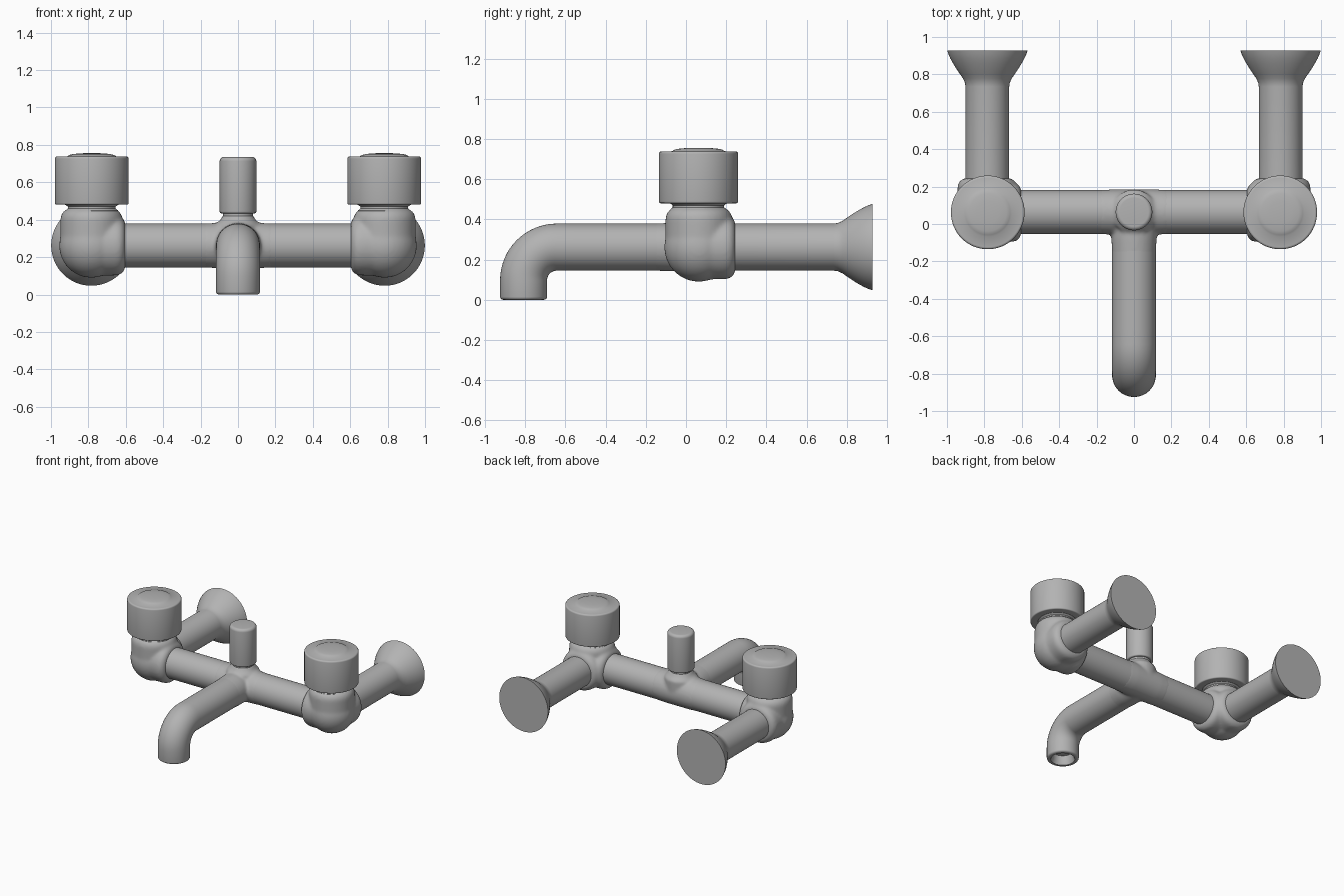
import bpy, bmesh, math
from mathutils import Vector

if "Cube" in bpy.data.objects:
    bpy.data.objects.remove(bpy.data.objects["Cube"])

metal = bpy.data.materials.new("satin_metal")
metal.diffuse_color = (0.45, 0.45, 0.45, 1)
metal.use_nodes = True
metal.node_tree.nodes["Principled BSDF"].inputs["Base Color"].default_value = metal.diffuse_color

X, Y, Z = Vector((1, 0, 0)), Vector((0, 1, 0)), Vector((0, 0, 1))
PIPE_Z, BAR_Y, SIDE_X, PIPE_R = 0.262, 0.064, 0.784, 0.117
SEG = 64


def tube(bm, rings):
    """Skin a list of (centre, direction, radius) rings and cap both ends."""
    loops = []
    for centre, d, r in rings:
        u = Y if abs(d.x) > 0.9 else X
        v = d.cross(u)
        loops.append([bm.verts.new(centre + r * (u * math.cos(a) + v * math.sin(a)))
                      for a in (2 * math.pi * i / SEG for i in range(SEG))])
    for p, q in zip(loops, loops[1:]):
        for i in range(SEG):
            j = (i + 1) % SEG
            bm.faces.new((p[i], p[j], q[j], q[i]))
    bm.faces.new(loops[0][::-1])
    bm.faces.new(loops[-1])


def turned(bm, origin, axis, profile):
    """Lathe a profile of (radius, distance along axis)."""
    tube(bm, [(origin + axis * h, axis, r) for r, h in profile])


def arc(cr, ch, rad, a0, a1, n=4):
    """Rounded profile corner between two angles in degrees."""
    return [(cr + rad * math.cos(math.radians(a0 + (a1 - a0) * i / n)),
             ch + rad * math.sin(math.radians(a0 + (a1 - a0) * i / n))) for i in range(n + 1)]


def finish(name, bm, fused=False, smoothing=10):
    bmesh.ops.recalc_face_normals(bm, faces=bm.faces)
    me = bpy.data.meshes.new(name)
    bm.to_mesh(me)
    bm.free()
    me.materials.append(metal)
    ob = bpy.data.objects.new(name, me)
    bpy.context.collection.objects.link(ob)
    if fused:  # melt overlapping pieces into one cast body
        m = ob.modifiers.new("fuse", 'REMESH')
        m.mode, m.voxel_size, m.use_smooth_shade = 'VOXEL', 0.01, True
        s = ob.modifiers.new("soften", 'SMOOTH')
        s.factor, s.iterations = 0.5, smoothing
    else:
        bpy.ops.object.select_all(action='DESELECT')
        ob.select_set(True)
        bpy.context.view_layer.objects.active = ob
        bpy.ops.object.shade_smooth_by_angle(angle=math.radians(35))
    return ob


# Horizontal bar between the two valves
bm = bmesh.new()
turned(bm, Vector((0, BAR_Y, PIPE_Z)), X, [(PIPE_R, -0.72), (PIPE_R, 0.72)])
finish("cross_bar", bm)

# Cast junction around the middle of the bar
bm = bmesh.new()
mid = Vector((0, BAR_Y, PIPE_Z))
turned(bm, mid, X, [(0.117, -0.19), (0.121, -0.11), (0.121, 0.11), (0.117, 0.19)])
turned(bm, mid, -Y, [(0.118, 0), (0.121, 0.14), (0.116, 0.24)])
turned(bm, mid, Z, [(0.12, 0), (0.12, 0.112), (0.09, 0.142), (0.08, 0.165)])
finish("tee_junction", bm, True, 8)

# Spout: straight run, bend and hollow outlet
bm = bmesh.new()
tip_y, bend = -0.808, 0.165
rings = [(mid.copy(), -Y, PIPE_R), (Vector((0, -0.55, PIPE_Z)), -Y, PIPE_R)]
for i in range(17):
    a = math.pi / 2 * i / 16
    c = Vector((0, tip_y + bend - bend * math.sin(a), PIPE_Z - bend + bend * math.cos(a)))
    rings.append((c, Vector((0, -math.cos(a), -math.sin(a))), PIPE_R))
outlet = arc(PIPE_R - 0.015, 0.015, 0.015, 0, -90) + [(0.088, 0), (0.08, 0.02), (0.072, 0.07)]
rings += [(Vector((0, tip_y, h)), -Z, r) for r, h in outlet]
tube(bm, rings)
finish("spout", bm)

# Diverter knob on a slim neck
bm = bmesh.new()
turned(bm, Vector((0, BAR_Y, 0)), Z,
       [(0.08, 0.36), (0.08, 0.435)] + arc(0.088, 0.444, 0.01, -90, 0)
       + arc(0.076, 0.713, 0.022, 0, 90, 6))
finish("diverter_knob", bm)

for s, side in ((-1, "left"), (1, "right")):
    hub = Vector((s * SIDE_X, BAR_Y, PIPE_Z))

    # Valve body: ball blended with collars towards bar, wall and handle
    bm = bmesh.new()
    ball = [(0.172 * math.sin(t), -0.172 * math.cos(t))
            for t in (math.pi * (i + 0.5) / 24 for i in range(24))]
    turned(bm, hub, Z, ball)
    collar = [(0.16, 0), (0.16, 0.12)] + arc(0.11, 0.132, 0.05, 0, 90)
    turned(bm, hub, X * -s, collar)
    turned(bm, hub, Y, collar)
    turned(bm, hub, Z, [(0.166, 0), (0.166, 0.12)] + arc(0.106, 0.14, 0.06, 0, 80))
    finish(side + "_valve_body", bm, True, 10)

    # Handle: waisted neck, drum and shallow domed cap
    bm = bmesh.new()
    turned(bm, Vector((s * 0.782, BAR_Y - 0.002, 0)), Z,
           [(0.14, 0.42), (0.14, 0.45), (0.128, 0.46), (0.128, 0.47), (0.142, 0.48)]
           + arc(0.188, 0.489, 0.009, -90, 0) + arc(0.185, 0.726, 0.012, 0, 90)
           + [(0.13, 0.739), (0.12, 0.746), (0.1, 0.751), (0.06, 0.755), (0.01, 0.756)])
    finish(side + "_handle", bm)

    # Inlet pipe to the wall with flared flange
    bm = bmesh.new()
    turned(bm, Vector((s * SIDE_X, 0, PIPE_Z)), Y,
           [(PIPE_R, BAR_Y), (PIPE_R, 0.735), (0.12, 0.755), (0.13, 0.778), (0.147, 0.802),
            (0.166, 0.83), (0.183, 0.858), (0.198, 0.885), (0.209, 0.91), (0.215, 0.928)])
    finish(side + "_inlet_pipe", bm)
